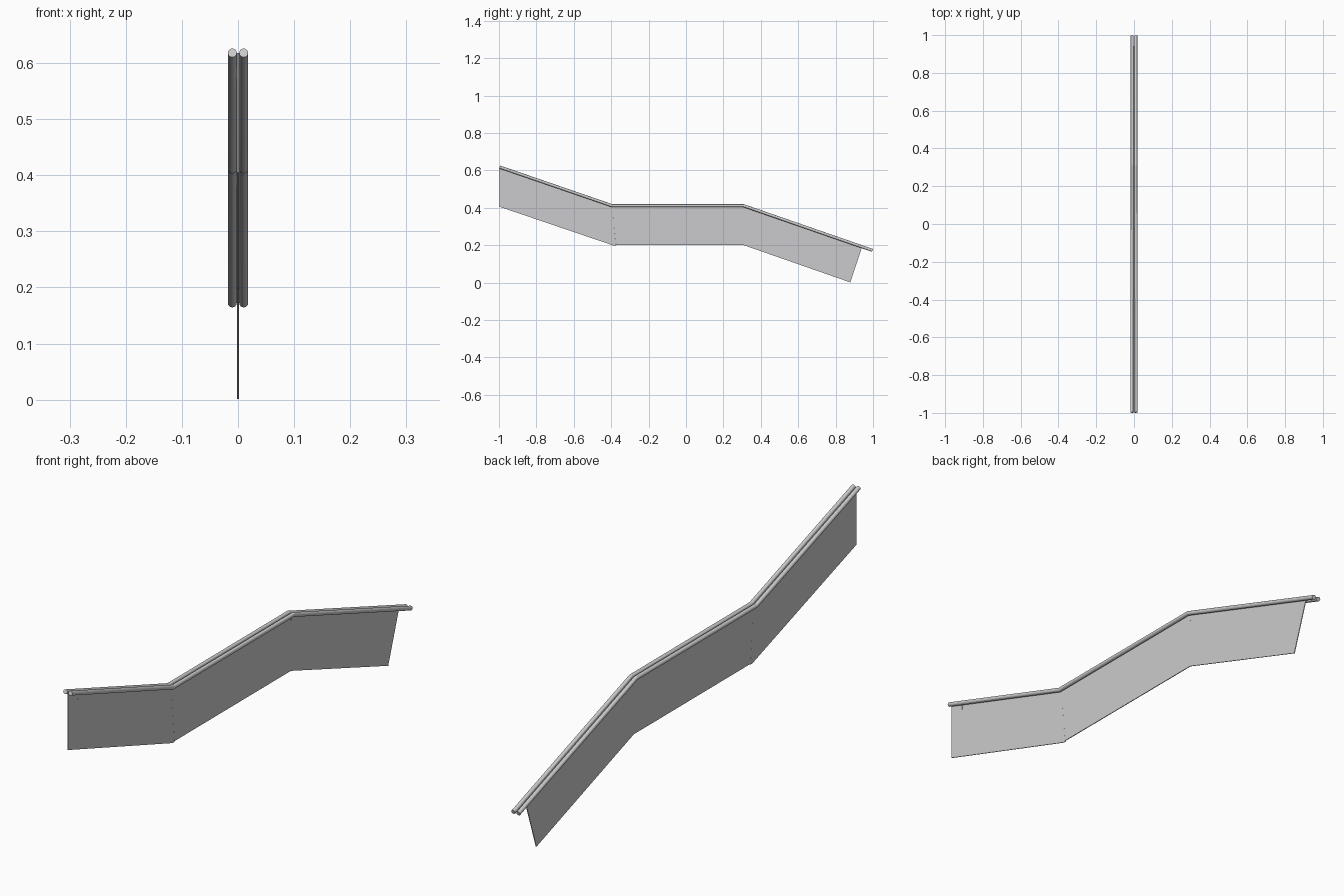
import bpy, bmesh, math
from mathutils import Vector

if "Cube" in bpy.data.objects:
    bpy.data.objects.remove(bpy.data.objects["Cube"], do_unlink=True)


def material(name, colour):
    m = bpy.data.materials.new(name)
    m.use_nodes = True
    m.diffuse_color = colour
    m.node_tree.nodes["Principled BSDF"].inputs["Base Color"].default_value = colour
    return m


STEEL = material("brushed steel", (0.6, 0.6, 0.6, 1))
GLASS = material("grey glass", (0.6, 0.6, 0.61, 1))


def finish(name, bm, mat, smooth=False):
    bmesh.ops.recalc_face_normals(bm, faces=bm.faces)
    mesh = bpy.data.meshes.new(name)
    bm.to_mesh(mesh)
    bm.free()
    mesh.materials.append(mat)
    obj = bpy.data.objects.new(name, mesh)
    bpy.context.collection.objects.link(obj)
    if smooth:
        bpy.ops.object.select_all(action="DESELECT")
        obj.select_set(True)
        bpy.context.view_layer.objects.active = obj
        bpy.ops.object.shade_smooth_by_angle(angle=math.radians(15))
    return obj


def tube(name, x, path, radius, sides=24):
    """Round bar along a (y, z) path with mitred corners."""
    pts = [Vector((x, y, z)) for y, z in path]
    dirs = [(b - a).normalized() for a, b in zip(pts, pts[1:])]
    bm = bmesh.new()
    rings = []
    for i, p in enumerate(pts):
        before, after = dirs[max(i - 1, 0)], dirs[min(i, len(dirs) - 1)]
        along = (before + after).normalized()
        across = along.cross(Vector((1, 0, 0))) / along.dot(before)
        ring = []
        for k in range(sides):
            a = math.tau * k / sides
            offset = Vector((math.cos(a), 0, 0)) + across * math.sin(a)
            ring.append(bm.verts.new(p + offset * radius))
        rings.append(ring)
    for r, s in zip(rings, rings[1:]):
        for k in range(sides):
            n = (k + 1) % sides
            bm.faces.new((r[k], r[n], s[n], s[k]))
    bm.faces.new(rings[0])
    bm.faces.new(rings[-1])
    return finish(name, bm, STEEL, smooth=True)


def plate(name, outline, thickness, mat):
    """Upright sheet in the y-z plane, centred on x = 0."""
    bm = bmesh.new()
    face = bm.faces.new([bm.verts.new((-thickness / 2, y, z)) for y, z in outline])
    grown = bmesh.ops.extrude_face_region(bm, geom=[face])["geom"]
    verts = [v for v in grown if isinstance(v, bmesh.types.BMVert)]
    bmesh.ops.translate(bm, verts=verts, vec=(thickness, 0, 0))
    return finish(name, bm, mat)


# Twin handrails following the stair, landing, stair line
RAIL = [(-0.997, 0.618), (-0.395, 0.411), (0.308, 0.411), (0.997, 0.172)]
for side, x in (("left", 0.0102), ("right", -0.0102)):
    tube(side + "_handrail", x, RAIL, 0.008)

# Glass infill panels
plate("upper_glass_panel",
      [(-0.997, 0.405), (-0.385, 0.197), (-0.375, 0.197), (-0.395, 0.411), (-0.997, 0.618)],
      0.003, GLASS)
plate("landing_glass_panel",
      [(-0.375, 0.2), (0.308, 0.2), (0.308, 0.411), (-0.395, 0.411)], 0.003, GLASS)
plate("lower_glass_panel",
      [(0.308, 0.2), (0.878, 0.001), (0.942, 0.191), (0.308, 0.411)], 0.003, GLASS)

# Small fixing pegs below the handrails
for name, y, z in (("upper_peg", -0.94, 0.59), ("lower_peg", 0.312, 0.4)):
    plate(name, [(y - 0.003, z), (y - 0.002, z - 0.018),
                 (y + 0.002, z - 0.018), (y + 0.003, z)], 0.005, STEEL)
